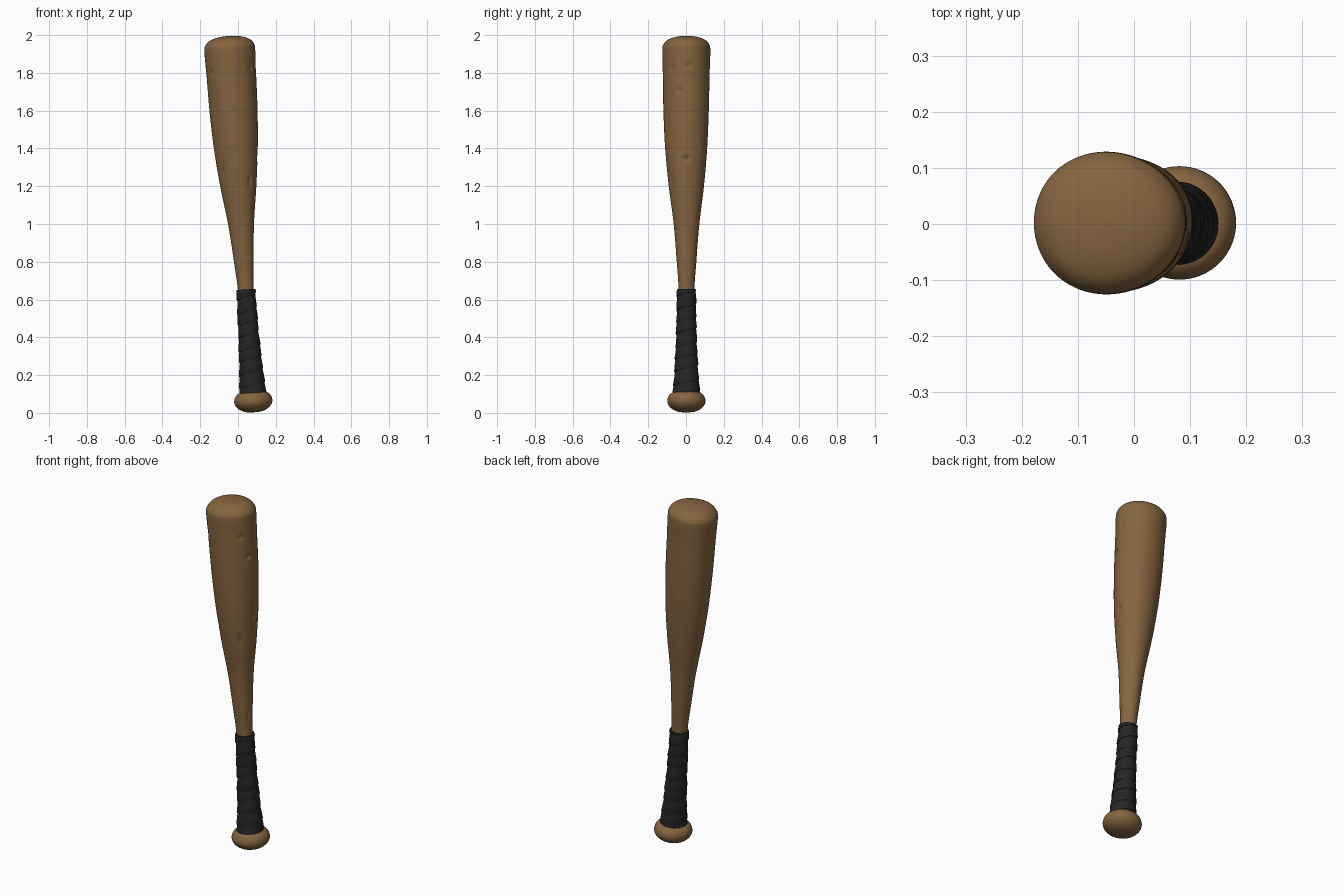
import bpy, bmesh, math
from mathutils import Vector

cube = bpy.data.objects.get("Cube")
if cube:
    bpy.data.objects.remove(cube, do_unlink=True)

LEAN = -math.atan(0.068)
BASE = (0.085, 0.002, 0.003)


def material(name, color):
    m = bpy.data.materials.new(name)
    m.use_nodes = True
    m.diffuse_color = color
    bsdf = m.node_tree.nodes["Principled BSDF"]
    bsdf.inputs["Base Color"].default_value = color
    bsdf.inputs["Roughness"].default_value = 0.7
    return m


wood = material("warm brown wood", (0.235, 0.128, 0.050, 1))
tape = material("charcoal tape", (0.018, 0.018, 0.018, 1))


def smooth_profile(points, step):
    """Catmull-Rom curve through (radius, height) points, evenly sampled."""
    p = [Vector(q) for q in points]
    p = [p[0]] + p + [p[-1]]
    out = []
    for a, b, c, d in zip(p, p[1:], p[2:], p[3:]):
        n = max(2, math.ceil((c - b).length / step))
        for i in range(n):
            t = i / n
            out.append(0.5 * (2 * b + (c - a) * t + (2 * a - 5 * b + 4 * c - d) * t ** 2
                              + (3 * b - a - 3 * c + d) * t ** 3))
    return out + [p[-1]]


def finish(name, bm, mat, sharp):
    bmesh.ops.recalc_face_normals(bm, faces=bm.faces)
    mesh = bpy.data.meshes.new(name)
    bm.to_mesh(mesh)
    bm.free()
    mesh.materials.append(mat)
    ob = bpy.data.objects.new(name, mesh)
    bpy.context.collection.objects.link(ob)
    ob.location = BASE
    ob.rotation_euler.y = LEAN
    bpy.ops.object.select_all(action='DESELECT')
    ob.select_set(True)
    bpy.context.view_layer.objects.active = ob
    bpy.ops.object.shade_smooth_by_angle(angle=math.radians(sharp))
    return ob


def lathe(name, points, mat, segs, step, shape=lambda r, z, a: (r, r)):
    """Turn a profile round the axis; shape gives the x and y radius."""
    bm = bmesh.new()
    rings = []
    for r, z in smooth_profile(points, step):
        ring = []
        for j in range(segs):
            a = math.tau * j / segs
            rx, ry = shape(r, z, a)
            ring.append(bm.verts.new((rx * math.cos(a), ry * math.sin(a), z)))
        rings.append(ring)
    for lo, hi in zip(rings, rings[1:]):
        for j in range(segs):
            k = (j + 1) % segs
            bm.faces.new((lo[j], lo[k], hi[k], hi[j]))
    bm.faces.new(rings[0])
    bm.faces.new(rings[-1])
    return finish(name, bm, mat, sharp)


sharp = 50

# Dents and scratches: height, angle, width, length, depth
DENTS = [
    (1.82, -36, 0.013, 0.013, 0.008),
    (1.83, 5, 0.016, 0.012, 0.008),
    (1.70, -18, 0.015, 0.014, 0.009),
    (1.34, 0, 0.020, 0.012, 0.010),
    (1.81, -140, 0.012, 0.014, 0.008),
    (1.28, -140, 0.014, 0.035, 0.006),
    (1.22, -52, 0.014, 0.040, 0.006),
    (0.77, -25, 0.008, 0.040, 0.005),
]


def dented(r, z, a):
    cut = 0
    for height, deg, width, length, depth in DENTS:
        da = (a - math.radians(deg) + math.pi) % math.tau - math.pi
        q = (da * r / width) ** 2 + ((z - height) / length) ** 2
        if q < 6:
            cut += depth * math.exp(-q * 1.5)
    # gentle hand-worn unevenness on the wide end
    wear = 0.0015 * math.sin(3 * a + 4 * z) * min(1, r / 0.1)
    widen = 1 + 0.06 * min(1, max(0, (z - 0.9) / 0.7))
    r += wear - cut
    return r * widen, r


# Barrel tapering into the handle core, with a domed end
lathe("bat_barrel", [
    (0.060, 0.08), (0.050, 0.20), (0.043, 0.45), (0.042, 0.65), (0.052, 0.80),
    (0.068, 1.00), (0.093, 1.20), (0.111, 1.40), (0.120, 1.60), (0.124, 1.80),
    (0.127, 1.92), (0.121, 1.952), (0.098, 1.977), (0.055, 1.992), (0.001, 1.998),
], wood, 96, 0.008, dented)

# Rounded knob at the bottom
lathe("handle_knob", [
    (0.001, 0.0), (0.045, 0.004), (0.078, 0.020), (0.097, 0.042), (0.101, 0.064),
    (0.094, 0.086), (0.078, 0.102), (0.055, 0.108),
], wood, 64, 0.008)


# Tape wound up the handle as one overlapping spiral strip
def grip_radius(z):
    t = (z - 0.10) / 0.55
    return 0.047 + 0.021 * max(0, 1 - t) ** 2.2


def wind_tape(bottom=0.10, top=0.652, pitch=0.066, segs=64):
    bm = bmesh.new()
    previous = None
    steps = int(segs * ((top - bottom) / pitch + 1))
    for k in range(steps + 1):
        a = math.tau * k / segs
        z0 = bottom - pitch + pitch * k / segs
        z0 += 0.006 * math.sin(a * 0.37)
        section = []
        for dz, lift in ((-0.006, -0.006), (-0.004, 0.004), (0.002, 0.006),
                         (pitch * 0.5, 0.004), (pitch + 0.008, 0.001),
                         (pitch + 0.008, -0.012)):
            z = min(top, max(bottom, z0 + dz))
            r = grip_radius(z) + lift + 0.001 * math.sin(2 * a + 40 * z)
            section.append(bm.verts.new((r * math.cos(a), r * math.sin(a), z)))
        if previous:
            for i in range(len(section) - 1):
                bm.faces.new((previous[i], section[i], section[i + 1], previous[i + 1]))
        previous = section
    return finish("grip_tape", bm, tape, 35)


wind_tape()
